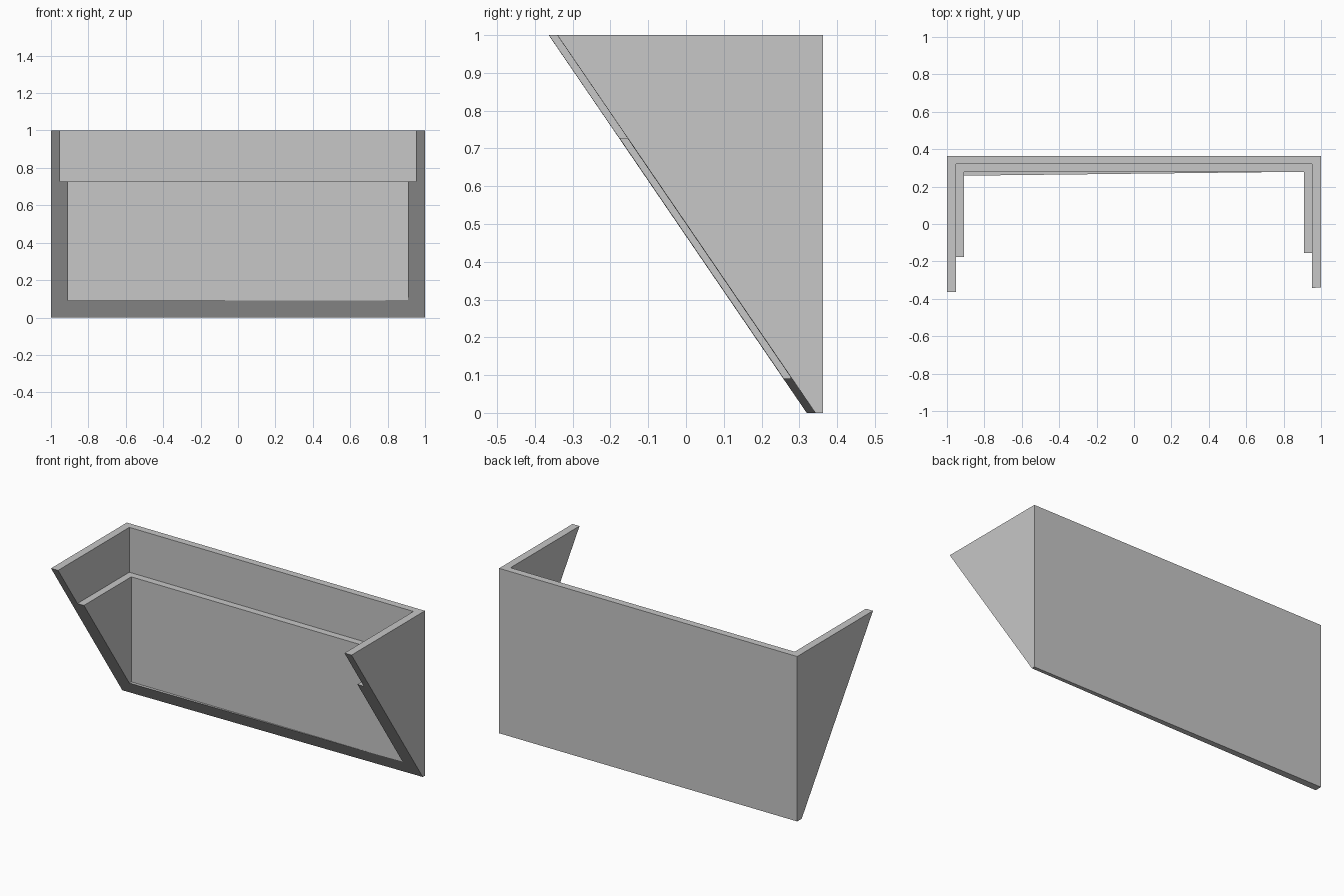
import bpy, bmesh

if "Cube" in bpy.data.objects:
    bpy.data.objects.remove(bpy.data.objects["Cube"])

grey = bpy.data.materials.new("light grey")
grey.diffuse_color = (0.57, 0.57, 0.57, 1)
grey.use_nodes = True
grey.node_tree.nodes["Principled BSDF"].inputs["Base Color"].default_value = grey.diffuse_color

BACK = 0.363


def front_y(x, z):
    """Slanted front plane, very slightly skewed from left to right."""
    return 0.331 + 0.0115 * x - 0.683 * z


def block(name, x, y_front, y_back, z0, z1):
    """Six-sided block whose front follows the function y_front."""
    bm = bmesh.new()
    rings = []
    for z in (z0, z1):
        pts = [(-x, y_front(-x, z)), (x, y_front(x, z)), (x, y_back), (-x, y_back)]
        rings.append([bm.verts.new((px, py, z)) for px, py in pts])
    low, high = rings
    bm.faces.new(low[::-1])
    bm.faces.new(high)
    for i in range(4):
        j = (i + 1) % 4
        bm.faces.new((low[i], low[j], high[j], high[i]))
    bmesh.ops.recalc_face_normals(bm, faces=bm.faces)
    mesh = bpy.data.meshes.new(name)
    bm.to_mesh(mesh)
    bm.free()
    mesh.materials.append(grey)
    obj = bpy.data.objects.new(name, mesh)
    bpy.context.collection.objects.link(obj)
    return obj


# Wedge-shaped shell with a straight back
shell = block("wedge_shell", 1.0, front_y, BACK, 0.0, 1.0)

# Lower cavity with a floor, and a wider upper cavity that leaves a ledge
cavities = [
    block("lower_cavity", 0.91, lambda x, z: -1.0, 0.277, 0.091, 0.85),
    block("upper_cavity", 0.953, lambda x, z: -1.0, 0.32, 0.728, 1.3),
]
for cutter in cavities:
    cutter.hide_render = True
    bpy.context.view_layer.objects.active = shell
    mod = shell.modifiers.new(cutter.name, 'BOOLEAN')
    mod.operation = 'DIFFERENCE'
    mod.solver = 'EXACT'
    mod.object = cutter
    bpy.ops.object.modifier_apply(modifier=mod.name)
    bpy.data.objects.remove(cutter)
